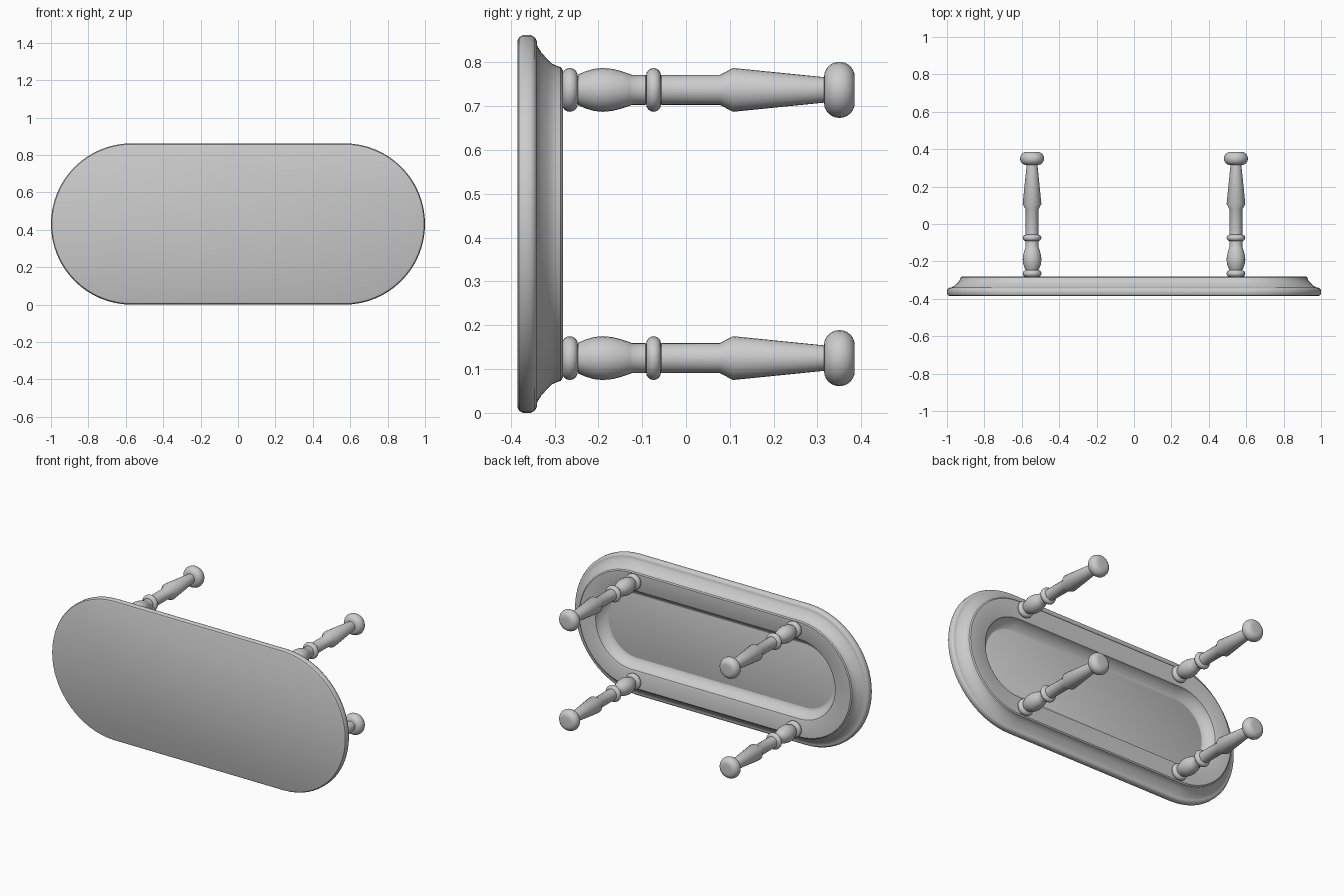
import bpy, bmesh, math

if "Cube" in bpy.data.objects:
    bpy.data.objects.remove(bpy.data.objects["Cube"])

ZC = 0.431          # centre height of the tabletop
STRAIGHT = 0.569    # half length of the straight sides
RADIUS = 0.431      # radius of the rounded ends
N = 32              # segments per rounded end


def finish(name, bm, angle=35):
    bmesh.ops.recalc_face_normals(bm, faces=bm.faces)
    me = bpy.data.meshes.new(name)
    bm.to_mesh(me)
    bm.free()
    ob = bpy.data.objects.new(name, me)
    bpy.context.collection.objects.link(ob)
    bpy.ops.object.select_all(action='DESELECT')
    ob.select_set(True)
    bpy.context.view_layer.objects.active = ob
    bpy.ops.object.shade_smooth_by_angle(angle=math.radians(angle))
    return ob


def loft(name, rings):
    """Skin closed rings of points and cap both ends."""
    bm = bmesh.new()
    loops = [[bm.verts.new(p) for p in ring] for ring in rings]
    n = len(loops[0])
    for a, b in zip(loops, loops[1:]):
        for i in range(n):
            j = (i + 1) % n
            bm.faces.new((a[i], a[j], b[j], b[i]))
    bm.faces.new(loops[0])
    bm.faces.new(loops[-1])
    return finish(name, bm)


def stadium(inset, y):
    r = RADIUS - inset
    pts = []
    for cx, start in ((STRAIGHT, -90), (-STRAIGHT, 90)):
        for i in range(N + 1):
            a = math.radians(start + 180 * i / N)
            pts.append((cx + r * math.cos(a), y, ZC + r * math.sin(a)))
    return pts


def arc(c, rx, ry, a0, a1, steps):
    return [(c[0] + rx * math.cos(math.radians(a0 + (a1 - a0) * i / steps)),
             c[1] + ry * math.sin(math.radians(a0 + (a1 - a0) * i / steps)))
            for i in range(steps + 1)]


# Oval top: rounded edge board (inset, y)
board = [(0.014, -0.385), (0.005, -0.381), (0, -0.372), (0, -0.354),
         (0.005, -0.345), (0.015, -0.340)]
loft("oval_tabletop", [stadium(*p) for p in board])

# Apron frame under the top: coved outside, flat rim, coved inside
frame = [(0.014, -0.342), (0.020, -0.341), (0.028, -0.337), (0.040, -0.330), (0.055, -0.316),
         (0.065, -0.306), (0.070, -0.295), (0.073, -0.286), (0.080, -0.281),
         (0.178, -0.281), (0.187, -0.285), (0.190, -0.295), (0.197, -0.308),
         (0.208, -0.322), (0.222, -0.333), (0.238, -0.341)]
loft("apron_frame", [stadium(*p) for p in frame])

# Turned leg profile (radius, y): collar, vase, ring, shaft, flare, taper, foot
leg = [(0.030, -0.286)]
leg += arc((0.032, -0.265), 0.018, 0.018, -90, 90, 8)
leg += [(0.035, -0.246), (0.042, -0.230), (0.048, -0.210), (0.050, -0.190),
        (0.048, -0.168), (0.043, -0.148), (0.036, -0.127), (0.034, -0.124),
        (0.034, -0.092)]
leg += arc((0.032, -0.074), 0.018, 0.017, -90, 90, 8)
leg += [(0.034, -0.056), (0.034, 0.077), (0.050, 0.107), (0.029, 0.316)]
leg += arc((0.030, 0.350), 0.034, 0.035, -90, 90, 12)


def turned_leg(name, x, z):
    sides = 24
    rings = [[(x + r * math.cos(2 * math.pi * i / sides), y,
               z + r * math.sin(2 * math.pi * i / sides))
              for i in range(sides)] for r, y in leg]
    return loft(name, rings)


for sx, side in ((-1, "left"), (1, "right")):
    for z, level in ((0.125, "lower"), (0.737, "upper")):
        turned_leg(f"{side}_{level}_leg", sx * 0.545, z)
